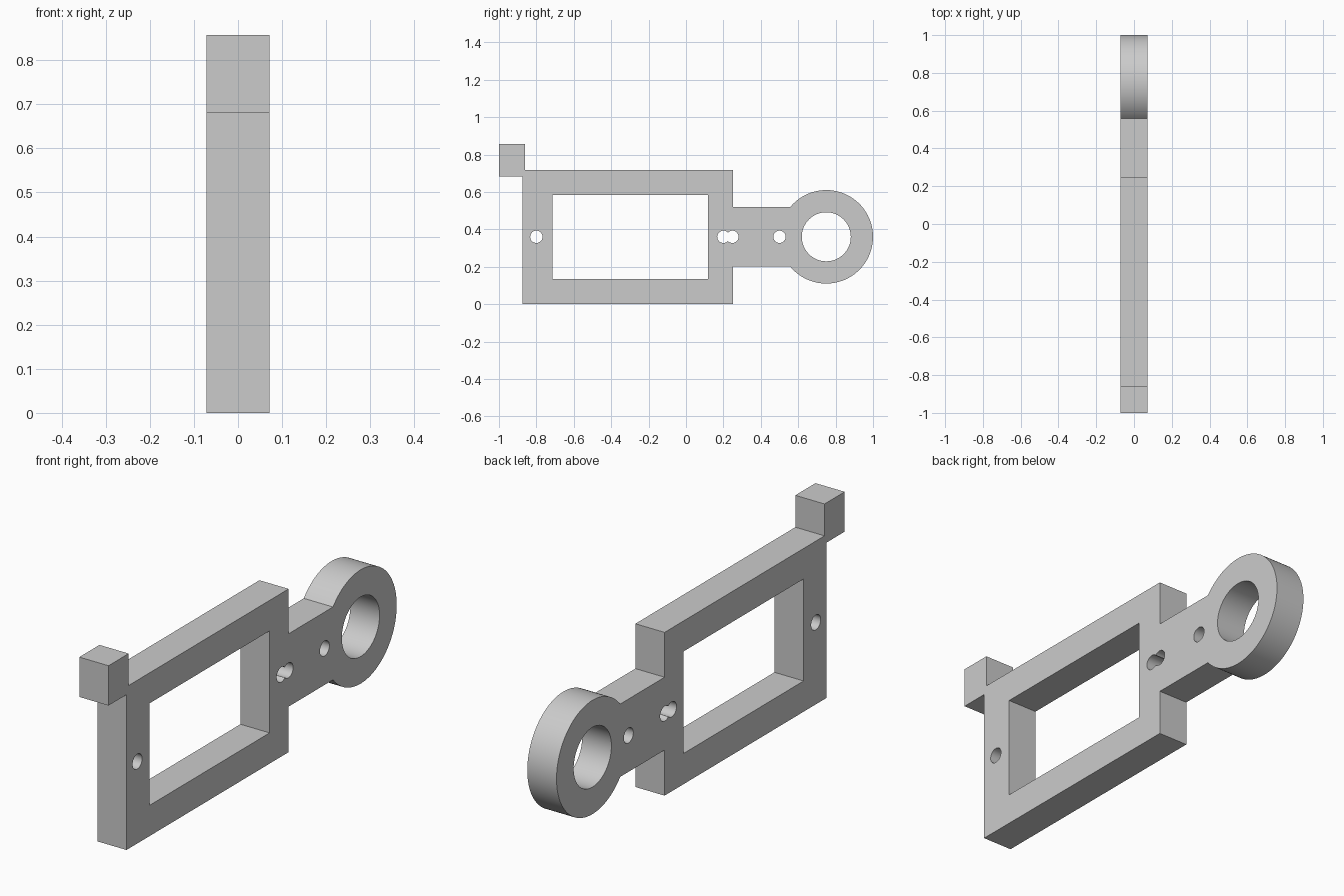
import bpy, bmesh, math

cube = bpy.data.objects.get("Cube")
if cube:
    bpy.data.objects.remove(cube, do_unlink=True)

HALF = 0.071           # half thickness along x
MID = 0.36             # height of the centre line
RING_Y, RING_R = 0.75, 0.25
ARM = 0.16             # half height of the arm

grey = bpy.data.materials.new("plain grey")
grey.use_nodes = True
grey.diffuse_color = (0.6, 0.6, 0.6, 1)
grey.node_tree.nodes["Principled BSDF"].inputs["Base Color"].default_value = (0.6, 0.6, 0.6, 1)


def extrude_profile(name, points, half):
    """Solid from a (y, z) outline, extruded along x."""
    bm = bmesh.new()
    face = bm.faces.new([bm.verts.new((-half, y, z)) for y, z in points])
    out = bmesh.ops.extrude_face_region(bm, geom=[face])
    moved = [v for v in out["geom"] if isinstance(v, bmesh.types.BMVert)]
    bmesh.ops.translate(bm, verts=moved, vec=(2 * half, 0, 0))
    bmesh.ops.recalc_face_normals(bm, faces=bm.faces)
    mesh = bpy.data.meshes.new(name)
    bm.to_mesh(mesh)
    bm.free()
    mesh.materials.append(grey)
    obj = bpy.data.objects.new(name, mesh)
    bpy.context.collection.objects.link(obj)
    return obj


def arc(y, z, r, start, end, steps):
    angles = [start + (end - start) * i / steps for i in range(steps + 1)]
    return [(y + r * math.cos(a), z + r * math.sin(a)) for a in angles]


def circle(y, z, r, steps):
    return arc(y, z, r, 0, 2 * math.pi, steps)[:-1]


def rectangle(y0, y1, z0, z1):
    return [(y0, z0), (y1, z0), (y1, z1), (y0, z1)]


# Plate outline: frame, arm, ring and the corner block
sweep = math.pi - math.asin(ARM / RING_R)
outline = [(-0.875, 0), (0.25, 0), (0.25, MID - ARM)]
outline += arc(RING_Y, MID, RING_R, -sweep, sweep, 72)
outline += [(0.25, MID + ARM), (0.25, 0.717), (-0.86, 0.717), (-0.86, 0.857),
            (-1, 0.857), (-1, 0.682), (-0.875, 0.682)]
plate = extrude_profile("bracket_plate", outline, HALF)

# Openings: window, ring bore and pin holes
cuts = [("window_cutter", rectangle(-0.715, 0.118, 0.135, 0.583)),
        ("bore_cutter", circle(RING_Y, MID, 0.131, 64))]
cuts += [("pin_hole_cutter", circle(y, MID, 0.033, 32)) for y in (-0.8, 0.2, 0.248, 0.5)]

bpy.context.view_layer.objects.active = plate
for name, points in cuts:
    cutter = extrude_profile(name, points, HALF * 2)
    cutter.hide_render = True
    mod = plate.modifiers.new(name, "BOOLEAN")
    mod.operation = "DIFFERENCE"
    mod.solver = "EXACT"
    mod.object = cutter
    bpy.ops.object.modifier_apply(modifier=mod.name)
    bpy.data.objects.remove(cutter, do_unlink=True)

# Smooth round walls, sharp edges kept
bpy.ops.object.select_all(action="DESELECT")
plate.select_set(True)
bpy.ops.object.shade_smooth_by_angle(angle=math.radians(30))
